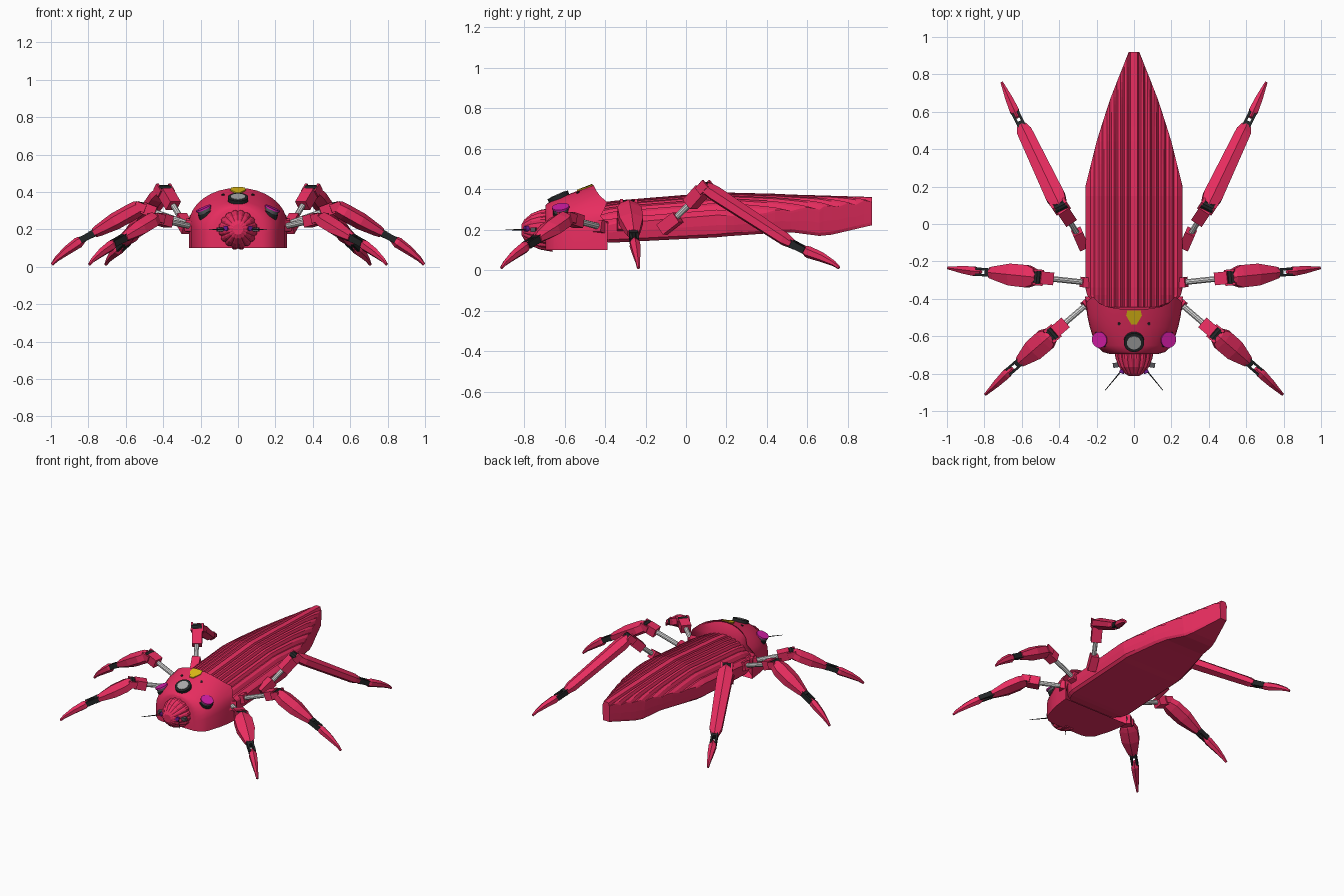
import bpy, bmesh, math
from mathutils import Vector as V

if "Cube" in bpy.data.objects:
    bpy.data.objects.remove(bpy.data.objects["Cube"])


def material(name, r, g, b):
    m = bpy.data.materials.new(name)
    m.diffuse_color = (r, g, b, 1)
    m.use_nodes = True
    m.node_tree.nodes["Principled BSDF"].inputs["Base Color"].default_value = m.diffuse_color
    return m


PINK = material("crimson pink", 0.80, 0.026, 0.115)
BLACK = material("black", 0.016, 0.019, 0.02)
STEEL = material("light steel", 0.70, 0.70, 0.70)
LENS = material("lens grey", 0.40, 0.40, 0.40)
GREY = material("dark grey", 0.09, 0.09, 0.10)
MAGENTA = material("magenta", 0.66, 0.012, 0.38)
PURPLE = material("purple", 0.16, 0.012, 0.30)
YELLOW = material("yellow", 0.72, 0.49, 0.008)


def skin(name, rings, mat, smooth=None):
    """Closed loft through rings of equal point count, capped at both ends."""
    bm = bmesh.new()
    vs = [[bm.verts.new(p) for p in r] for r in rings]
    n = len(vs[0])
    for a, b in zip(vs, vs[1:]):
        for i in range(n):
            bm.faces.new((a[i], a[(i + 1) % n], b[(i + 1) % n], b[i]))
    bm.faces.new(vs[0])
    bm.faces.new(vs[-1][::-1])
    bmesh.ops.remove_doubles(bm, verts=bm.verts, dist=1e-5)
    bmesh.ops.recalc_face_normals(bm, faces=bm.faces)
    me = bpy.data.meshes.new(name)
    bm.to_mesh(me)
    bm.free()
    me.materials.append(mat)
    ob = bpy.data.objects.new(name, me)
    bpy.context.collection.objects.link(ob)
    if smooth:
        bpy.ops.object.select_all(action='DESELECT')
        ob.select_set(True)
        bpy.context.view_layer.objects.active = ob
        bpy.ops.object.shade_smooth_by_angle(angle=math.radians(smooth))
    return ob


def limb(name, path, mat, n=4, smooth=None):
    """Loft along a path of (point, width, height); width stays horizontal."""
    d = (V(path[-1][0]) - V(path[0][0])).normalized()
    ref = V((0, 0, 1)) if abs(d.z) < 0.95 else V((0, 1, 0))
    side = d.cross(ref).normalized()
    up = side.cross(d)
    k = 1 / math.cos(math.pi / n)
    rings = []
    for p, w, h in path:
        rings.append([V(p) + side * (w / 2 * k * math.cos(a)) + up * (h / 2 * k * math.sin(a))
                      for a in [2 * math.pi * (i + 0.5) / n for i in range(n)]])
    return skin(name, rings, mat, smooth)


def bar(name, a, b, w, h, mat, n=4, smooth=None):
    return limb(name, [(a, w, h), (b, w, h)], mat, n, smooth)


def lerp(table, y):
    for (a, *p), (b, *q) in zip(table, table[1:]):
        if y <= b:
            t = max(0, (y - a) / (b - a))
            return [u + (v - u) * t for u, v in zip(p, q)]
    return list(table[-1][1:])


# Abdomen with folded, ridged wing cases: y, half width, top z, bottom z
BODY = [(-0.46, 0.20, 0.33, 0.15), (-0.38, 0.25, 0.34, 0.14), (-0.34, 0.26, 0.345, 0.14),
        (0.15, 0.26, 0.385, 0.165), (0.20, 0.26, 0.384, 0.17), (0.44, 0.20, 0.378, 0.187),
        (0.52, 0.175, 0.374, 0.19), (0.66, 0.13, 0.37, 0.172), (0.72, 0.107, 0.368, 0.178),
        (0.92, 0.028, 0.362, 0.225)]
FOLDS = [0, 0.026, 0.06, 0.095, 0.13, 0.17, 0.215, 0.262]
ys = sorted({b[0] for b in BODY} | {0.20 + 0.04 * i for i in range(1, 18)})
# each fold rises from its groove to a flat crest: (x, groove offset)
xs = []
for a, b in zip(FOLDS, FOLDS[1:]):
    xs += [(a, -0.016), (a + (b - a) * 0.35, 0.0), (a + (b - a) * 0.75, 0.0)]
rings = []
for y in ys:
    w, top, bot = lerp(BODY, y)
    half = []
    for x, groove in xs:
        cx = min(x, w)
        groove = groove if x <= w else lerp(xs, w)[0]
        half.append((cx, top + groove * min(1, cx / 0.02) - 0.075 * (cx / 0.26) ** 2
                     - 0.035 * (cx / w) ** 3 * min(1, w / 0.1)))
    edge = half[-1][1]
    half += [(w, edge - 0.01), (w * 0.985, (edge + bot) / 2), (w * 0.95, bot + 0.015), (w * 0.88, bot)]
    rings.append([V((x + i * 1e-5, y, z - i * 1e-4)) for i, (x, z) in enumerate(half)] +
                 [V((-x - i * 1e-5, y, z - i * 1e-4)) for i, (x, z) in reversed(list(enumerate(half)))])
skin("ridged_abdomen", rings, PINK)

# Domed thorax shield: y, half width, shoulder z, top z
HOOD = [(-0.695, 0.13, 0.17, 0.32), (-0.685, 0.165, 0.18, 0.332), (-0.65, 0.205, 0.19, 0.35),
        (-0.55, 0.237, 0.21, 0.387), (-0.49, 0.25, 0.22, 0.410), (-0.388, 0.262, 0.23, 0.422)]
NOTCH = [(0, 0), (0.2, 0.035), (0.38, 0.015), (0.55, 0), (0.75, 0.045), (1, 0.07)]   # rear edge by height
rings = []
for j, (y, w, sh, top) in enumerate(HOOD):
    ring = [V((-w, y, 0.10)), V((w, y, 0.10))]
    for i in range(17):
        a = math.pi * i / 16
        back = lerp(NOTCH, max(0, math.sin(a)))[0] if j == 5 else 0
        ring.append(V((w * math.cos(a), y - back, sh + (top - sh) * math.sin(a))))
    rings.append(ring)
mid = V((0, 0, 0.23))
rings.append([V((p.x * 0.93, min(p.y, -0.40) - 0.012, mid.z + (p.z - mid.z) * 0.93)) for p in rings[-1]])
rings.append([V((p.x * 0.7, -0.445, mid.z + (p.z - mid.z) * 0.7)) for p in rings[-1]])
skin("thorax_shield", rings, PINK, 35)

# Ribbed head pointing forward
prof = [(-0.812, 0.028), (-0.80, 0.05), (-0.765, 0.08), (-0.72, 0.099), (-0.66, 0.110)]
N = 48
skin("ribbed_head", [[V((r * (1 - 0.07 * (i % 3 == 0)) * math.cos(2 * math.pi * i / N), y,
                         0.2 + r * (1 - 0.07 * (i % 3 == 0)) * math.sin(2 * math.pi * i / N)))
                      for i in range(N)] for y, r in prof], PINK)


def disc(name, c, nrm, r, depth, mat, n=24):
    """Short cylinder whose top centre is c, facing nrm."""
    nrm = V(nrm).normalized()
    return bar(name, V(c) - nrm * depth, V(c), 2 * r * math.cos(math.pi / n),
               2 * r * math.cos(math.pi / n), mat, n, 35)


# Central lens
nz = V((0, -0.4, 0.917))
c = V((0, -0.63, 0.362))
disc("centre_eye_ring", c + nz * 0.012, nz, 0.055, 0.04, BLACK)
disc("centre_eye_lens", c + nz * 0.015, nz, 0.038, 0.008, LENS)

# Yellow badge plate lying on the crest
CREST = [(-0.55, 0.387), (-0.49, 0.410), (-0.458, 0.422)]
outline = [(-0.036, -0.462), (0, -0.462), (0.036, -0.462), (0.042, -0.49), (0.014, -0.538),
           (-0.014, -0.538), (-0.042, -0.49)]
skin("yellow_crest_plate", [[V((x, y, lerp(CREST, y)[0] - 2.6 * x * x + o)) for x, y in outline]
                            for o in (-0.002, 0.007)], YELLOW)

# Legs: coxa, rod start, rod end, block end, femur end, claw start, claw tip, femur width/height
LEGS = {
    "front": [(0.23, -0.41, 0.21), (0.265, -0.44, 0.22), (0.37, -0.53, 0.24), (0.44, -0.59, 0.26),
              (0.61, -0.737, 0.155), (0.665, -0.785, 0.125), (0.795, -0.912, 0.012), 0.12, 0.075],
    "middle": [(0.24, -0.315, 0.22), (0.28, -0.31, 0.233), (0.44, -0.293, 0.29), (0.52, -0.285, 0.32),
               (0.77, -0.26, 0.18), (0.835, -0.255, 0.145), (0.995, -0.235, 0.012), 0.12, 0.08],
    "hind": [(0.27, -0.12, 0.20), (0.305, -0.04, 0.262), (0.345, 0.02, 0.325), (0.395, 0.095, 0.41),
             (0.60, 0.525, 0.13), (0.63, 0.585, 0.10), (0.707, 0.757, 0.012), 0.105, 0.068],
}
UP = V((0, 0, 1))
for kind, (*pts, fw, fh) in LEGS.items():
    for s, tag in ((1, "right"), (-1, "left")):
        nm = f"{tag}_{kind}_"
        cx, r0, r1, b1, f1, c0, c1 = [V((p[0] * s, p[1], p[2])) for p in pts]
        bar(nm + "coxa", cx, r0, 0.055, 0.06, PINK)
        bar(nm + "rod", cx.lerp(r0, 0.5), r1.lerp(b1, 0.3), 0.03, 0.03, STEEL, 10, 35)
        bar(nm + "knee_block", r1, r1.lerp(b1, 0.85), 0.068, 0.062, PINK)
        # dark knee axle across the leg, with two pink cheeks
        side = (f1 - b1).cross(UP).normalized()
        bar(nm + "knee_axle", b1 - side * 0.035, b1 + side * 0.035, 0.05, 0.05, BLACK, 10, 35)
        d = (b1 - r1).normalized()
        for q in (-1, 1):
            o = side * 0.036 * q
            bar(nm + f"knee_cheek_{q + 1}", b1 - d * 0.03 + o, b1 + d * 0.028 + o, 0.014, 0.045, PINK)
        # femur: broad faceted shell with a blunt ankle end
        shape = [(0, 0.62, 0.7), (0.06, 0.75, 0.95), (0.2, 1, 1), (0.55, 0.98, 1), (0.9, 0.6, 0.7), (1, 0.48, 0.55)]
        if kind == "hind":
            shape = [(0, 0.65, 0.7), (0.05, 0.85, 0.9), (0.12, 1, 1), (0.92, 0.78, 0.85), (1, 0.5, 0.6)]
        limb(nm + "femur", [(b1.lerp(f1, t), fw * a, fh * b) for t, a, b in shape], PINK, 6)
        # black two-pronged ankle fork
        ax = (c0 - f1).cross(UP).normalized() * 0.016
        for q in (-1, 1):
            bar(nm + f"ankle_prong_{q + 1}", f1.lerp(c0, -0.1) + ax * q, f1.lerp(c0, 1.1) + ax * q, 0.013, 0.034, BLACK)
        bar(nm + "ankle_base", f1.lerp(c0, -0.15), f1.lerp(c0, 0.3), 0.042, 0.038, BLACK)
        # curved claw hinged in the fork
        limb(nm + "claw", [(f1.lerp(c0, 0.75), 0.018, 0.024), (c0.lerp(c1, 0.06), 0.042, 0.046),
                           (c0.lerp(c1, 0.12), 0.05, 0.052),
                           (c0.lerp(c1, 0.5) + UP * 0.008, 0.039, 0.042),
                           (c0.lerp(c1, 0.85) + UP * 0.008, 0.021, 0.024), (c1, 0.014, 0.014)], PINK, 6)

# Paired face details
for s, tag in ((1, "right"), (-1, "left")):
    n = V((0.4 * s, -0.12, 0.91)).normalized()
    c = V((0.186 * s, -0.62, 0.315))
    disc(tag + "_eye_socket", c - n * 0.022 - V((0.008 * s, -0.008, 0)), n, 0.05, 0.06, BLACK)
    disc(tag + "_eye_barrel", c - n * 0.006, n, 0.038, 0.05, GREY)
    disc(tag + "_eye_lens", c, n, 0.043, 0.009, MAGENTA)
    bar(tag + "_feeler_mount", (0.07 * s, -0.75, 0.2), (0.112 * s, -0.757, 0.2), 0.026, 0.022, GREY)
    disc(tag + "_small_eye", (0.068 * s, -0.797, 0.205), (0.5 * s, -1, 0), 0.014, 0.03, PURPLE, 12)
    limb(tag + "_antenna", [((0.06 * s, -0.775, 0.2), 0.007, 0.007),
                            ((0.155 * s, -0.89, 0.2), 0.003, 0.003)], BLACK, 5)
    disc(tag + "_shield_rivet", (0.08 * s, -0.535, 0.388), (0.15 * s, -0.35, 0.9), 0.008, 0.015, BLACK, 8)
